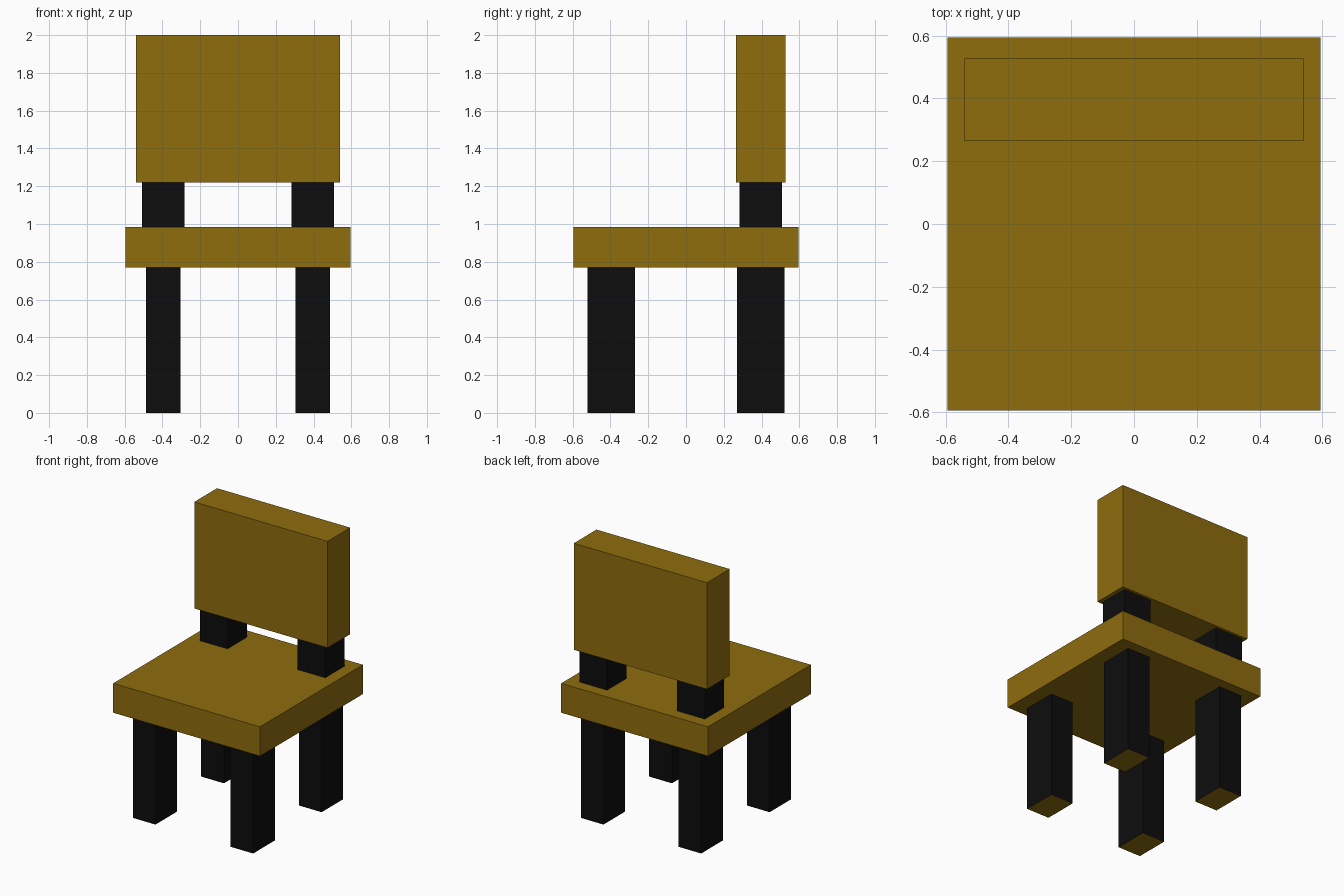
import bpy
import bmesh
from mathutils import Vector

if "Cube" in bpy.data.objects:
    bpy.data.objects.remove(bpy.data.objects["Cube"])


def material(name, color):
    mat = bpy.data.materials.new(name)
    mat.diffuse_color = (*color, 1)
    mat.use_nodes = True
    mat.node_tree.nodes["Principled BSDF"].inputs["Base Color"].default_value = mat.diffuse_color
    return mat


wood = material("wood", (0.275, 0.153, 0.004))
black = material("black", (0.004, 0.004, 0.004))


def box(name, low, high, side_mat, end_mat):
    """Box between two corners; top and bottom faces use end_mat."""
    low, high = Vector(low), Vector(high)
    bm = bmesh.new()
    bmesh.ops.create_cube(bm, size=1)
    bmesh.ops.scale(bm, vec=high - low, verts=bm.verts)
    bm.normal_update()
    for f in bm.faces:
        f.material_index = int(abs(f.normal.z) > 0.5)
    mesh = bpy.data.meshes.new(name)
    bm.to_mesh(mesh)
    bm.free()
    mesh.materials.append(side_mat)
    mesh.materials.append(end_mat)
    obj = bpy.data.objects.new(name, mesh)
    obj.location = (low + high) / 2
    bpy.context.collection.objects.link(obj)
    return obj


# Seat and backrest
box("seat", (-0.595, -0.595, 0.77), (0.595, 0.595, 0.985), wood, wood)
box("backrest", (-0.54, 0.265, 1.22), (0.54, 0.528, 2.0), wood, wood)

# Legs (wooden end faces) and backrest posts, left and right
for side, x in (("left", -0.396), ("right", 0.396)):
    for end, y in (("front", -0.396), ("back", 0.396)):
        box(f"{end}_leg_{side}", (x - 0.092, y - 0.125, 0),
            (x + 0.092, y + 0.125, 0.77), black, wood)
    box(f"back_post_{side}", (x - 0.112, 0.284, 0.985),
        (x + 0.112, 0.508, 1.22), black, wood)
